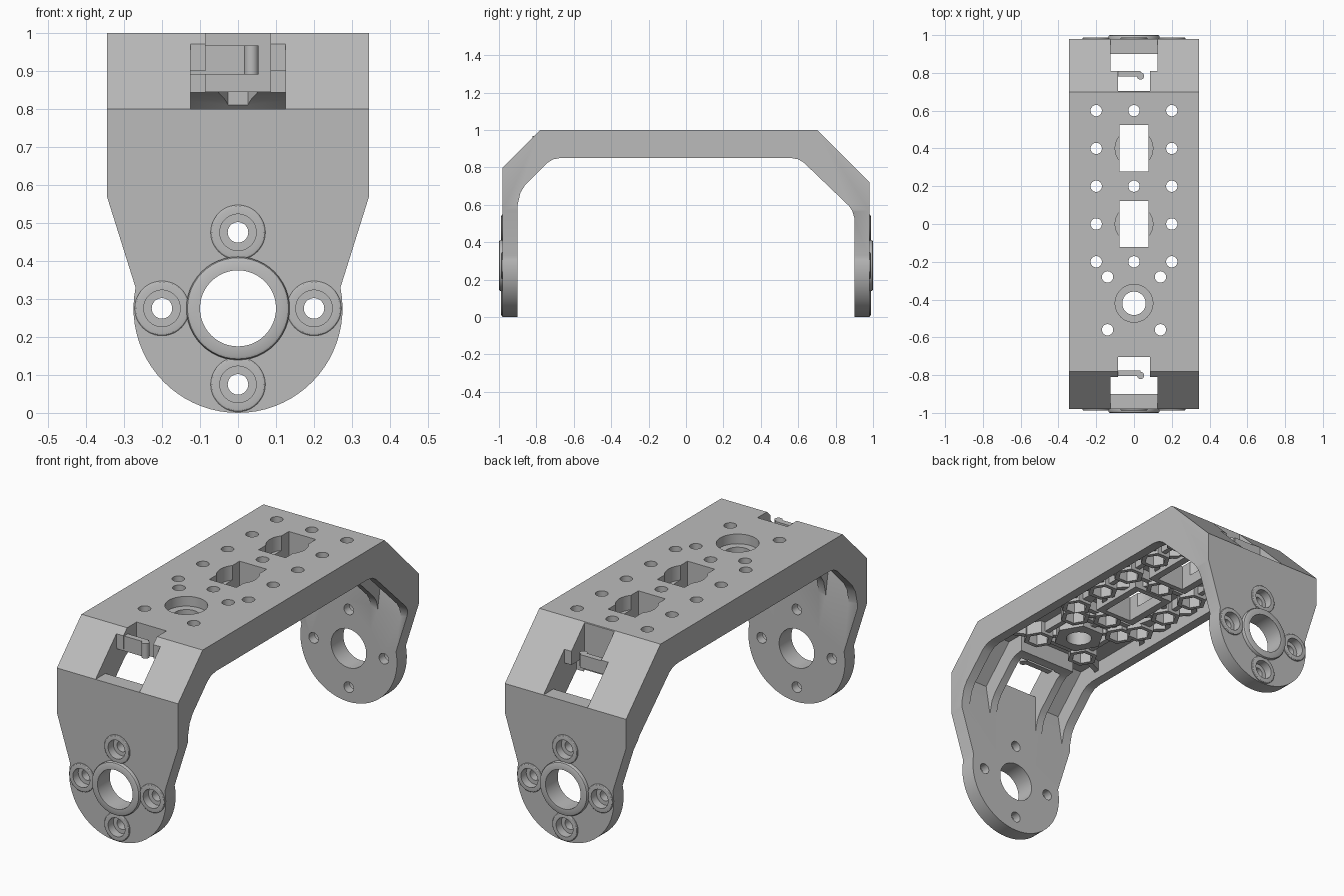
import bpy
import bmesh
from math import cos, sin, pi, hypot
from mathutils import Vector

cube = bpy.data.objects.get("Cube")
if cube:
    bpy.data.objects.remove(cube)

grey = bpy.data.materials.new("mid_grey")
grey.use_nodes = True
grey.diffuse_color = (0.5, 0.5, 0.5, 1)
grey.node_tree.nodes["Principled BSDF"].inputs["Base Color"].default_value = (0.5, 0.5, 0.5, 1)


def circle(cx, cy, r, n=40, turn=0.0):
    return [(cx + r * cos(2 * pi * i / n + turn), cy + r * sin(2 * pi * i / n + turn))
            for i in range(n)]


def rect(x0, x1, y0, y1):
    return [(x0, y0), (x1, y0), (x1, y1), (x0, y1)]


def add_prism(bm, axis, points, a, b):
    """Extrude a 2D outline from a to b along an axis."""
    place = {"X": lambda u, v, w: (w, u, v),
             "Y": lambda u, v, w: (u, w, v),
             "Z": lambda u, v, w: (u, v, w)}[axis]
    ends = [[bm.verts.new(place(u, v, w)) for u, v in points] for w in (a, b)]
    faces = [bm.faces.new(ends[0]), bm.faces.new(ends[1][::-1])]
    n = len(points)
    for i in range(n):
        j = (i + 1) % n
        faces.append(bm.faces.new((ends[0][j], ends[0][i], ends[1][i], ends[1][j])))
    bmesh.ops.recalc_face_normals(bm, faces=faces)


def finish(name, bm):
    mesh = bpy.data.meshes.new(name)
    bm.to_mesh(mesh)
    bm.free()
    mesh.materials.append(grey)
    obj = bpy.data.objects.new(name, mesh)
    bpy.context.collection.objects.link(obj)
    return obj


def build(name, prisms):
    bm = bmesh.new()
    for p in prisms:
        add_prism(bm, *p)
    return finish(name, bm)


def activate(obj):
    bpy.ops.object.select_all(action="DESELECT")
    obj.select_set(True)
    bpy.context.view_layer.objects.active = obj


def combine(obj, operation, prisms):
    """Boolean a group of prisms into the object."""
    tool = build("tool", prisms)
    tool.hide_render = True
    mod = obj.modifiers.new("cut", "BOOLEAN")
    mod.operation = operation
    mod.solver = "EXACT"
    mod.use_self = len(prisms) > 1
    mod.object = tool
    activate(obj)
    bpy.ops.object.modifier_apply(modifier=mod.name)
    bpy.data.objects.remove(tool)


def smooth(obj):
    activate(obj)
    bpy.ops.object.shade_smooth_by_angle(angle=0.5)


# Bent side profile, asymmetrical front to back
outer = [(-0.98, 0), (-0.98, 0.8), (-0.78, 1), (0.7, 1), (0.98, 0.72), (0.98, 0)]
inner = [(0.9, 0), (0.9, 0.53), (0.89, 0.565), (0.87, 0.595), (0.63, 0.825), (0.6, 0.843),
         (0.56, 0.85), (-0.67, 0.85), (-0.71, 0.843), (-0.74, 0.825), (-0.86, 0.705),
         (-0.885, 0.665), (-0.9, 0.6), (-0.9, 0)]
bracket = build("bracket_body", [("X", outer + inner, -0.5, 0.5)])

# Front outline: straight shoulders, tapering to a round foot
HUB, FOOT, WIDE, SHOULDER = 0.275, 0.275, 0.345, 0.57
arc = [(FOOT * cos(t), HUB + FOOT * sin(t)) for t in [0.2 - i * (pi + 0.4) / 40 for i in range(41)]]
outline = [(-WIDE, 1.1), (WIDE, 1.1), (WIDE, SHOULDER)] + arc + [(-WIDE, SHOULDER)]
combine(bracket, "INTERSECT", [("Y", outline, -1.2, 1.2)])

# Hollow underside, leaving rims and the webs beside the windows
pocket = [(-0.895, 0.56), (-0.93, 0.765), (-0.755, 0.94), (0.675, 0.94), (0.93, 0.685),
          (0.895, 0.49), (0.6, 0.49), (-0.6, 0.56)]
combine(bracket, "DIFFERENCE", [("X", pocket, s * 0.165, s * 0.295) for s in (-1, 1)])
combine(bracket, "DIFFERENCE", [("Z", rect(-0.2, 0.2, -0.66, 0.55), 0.8, 0.94)])

# Screw positions on the top plate
screws = [(x, y / 10) for y in (6, 4, 2, 0, -2) for x in (-0.2, 0, 0.2)
          if x or y not in (4, 0)]
screws += [(x, y) for x in (-0.14, 0.14) for y in (-0.28, -0.56)]
slots = (0.4, 0.0)
PORT = (0, -0.42)

# Underside bosses and the lattice of ribs between them
adds = [("Z", circle(x, y, 0.075, 6), 0.875, 0.96) for x, y in screws if y < 0.55]
adds += [("Z", rect(-0.115, 0.115, y - 0.15, y + 0.15), 0.87, 0.955) for y in slots]
adds.append(("Z", circle(*PORT, 0.125, 6), 0.872, 0.957))
adds += [("Z", circle(x, 0.6, 0.075, 6), 0.875, 0.96) for x in (-0.2, 0, 0.2)]


def rib(p, q, low):
    p, q = Vector(p), Vector(q)
    d = (q - p).normalized()
    n = Vector((-d.y, d.x)) * 0.013
    return ("Z", [tuple(p + n), tuple(q + n), tuple(q - n), tuple(p - n)], low, 0.95)


nodes = screws + [PORT]
for i, p in enumerate(nodes):
    for q in nodes[i + 1:]:
        if 0.12 < hypot(p[0] - q[0], p[1] - q[1]) < 0.29:
            adds.append(rib(p, q, 0.89))
for s in (-1, 1):
    adds += [rib((s * 0.2, y), (s * 0.305, y + dy), 0.891)
             for y in (0.6, 0.4, 0.2, 0, -0.2) for dy in (-0.1, 0.1)]
    adds.append(rib((s * 0.14, -0.56), (s * 0.305, -0.64), 0.891))
for part in adds:
    combine(bracket, "UNION", [part])

# Screw holes with hexagonal nut seats, slots with round recesses, stepped port
cuts = []
for x, y in screws:
    cuts.append(("Z", circle(x, y, 0.03, 24), 0.7, 1.1))
    cuts.append(("Z", circle(x, y, 0.052, 6), 0.7, 0.93))
for y in slots:
    cuts.append(("Z", rect(-0.077, 0.077, y - 0.123, y + 0.123), 0.7, 1.1))
    cuts.append(("Z", circle(0, y, 0.1), 0.925, 1.1))
cuts.append(("Z", circle(*PORT, 0.1), 0.95, 1.1))
cuts.append(("Z", circle(*PORT, 0.062), 0.7, 1.1))

# Sloped windows with a narrower notch into the top plate
for s, sill in ((-1, 0.8), (1, 0.72)):
    def span(x, a, b):
        return rect(-x, x, min(s * a, s * b), max(s * a, s * b))
    cuts.append(("Z", span(0.125, 0.81, 1.1), sill, 1.2))
    cuts.append(("Z", span(0.125, 0.71, 0.9), 0.4, sill + 0.1))
    cuts.append(("Z", span(0.085, 0.703, 0.85), 0.4, 1.2))

# Hub and screw holes through both legs
mounts = [(0, HUB + 0.2), (0, HUB - 0.2), (-0.2, HUB), (0.2, HUB)]
cuts.append(("Y", circle(0, HUB, 0.1, 48), -1.2, 1.2))
for x, z in mounts:
    cuts.append(("Y", circle(x, z, 0.027, 48), -1.2, 1.2))
    for s in (-1, 1):
        cuts.append(("Y", circle(x, z, 0.048, 48), s * 0.945, s * 1.2))
for part in cuts:
    combine(bracket, "DIFFERENCE", [part])
smooth(bracket)


def collar(name, x, z, side, section, n=48):
    """Revolve a closed (radius, depth) section about the leg's axis."""
    bm = bmesh.new()
    rings = [[bm.verts.new((x + r * cos(2 * pi * i / n), side * d, z + r * sin(2 * pi * i / n)))
              for r, d in section] for i in range(n)]
    m = len(section)
    for i in range(n):
        a, b = rings[i], rings[(i + 1) % n]
        for j in range(m):
            k = (j + 1) % m
            bm.faces.new((a[j], a[k], b[k], b[j]))
    bmesh.ops.recalc_face_normals(bm, faces=bm.faces)
    smooth(finish(name, bm))


# Raised collars on the outside of each leg
hub_section = [(0.1, 0.979), (0.1, 1.0), (0.127, 1.0), (0.133, 0.997), (0.136, 0.991), (0.136, 0.979)]
boss_section = [(0.048, 0.979), (0.048, 0.988), (0.064, 0.988), (0.069, 0.987), (0.072, 0.984), (0.072, 0.979)]
for side, label in ((-1, "front"), (1, "back")):
    collar(label + "_hub_collar", 0, HUB, side, hub_section)
    for i, (x, z) in enumerate(mounts):
        collar(f"{label}_screw_collar_{i + 1}", x, z, side, boss_section)

# Strap clips: a cantilevered bar with a rounded, hooked tip in each window
for label, y, hook, low, high in (("front", -0.79, 0.012, 0.89, 0.967),
                                  ("back", 0.795, -0.012, 0.82, 0.887)):
    clip = build(label + "_strap_clip", [("Z", rect(-0.13, 0.035, y - 0.015, y + 0.015), low, high)])
    combine(clip, "UNION", [("Z", circle(0.035, y - 0.012, 0.019, 20), low, high)])
    smooth(clip)
